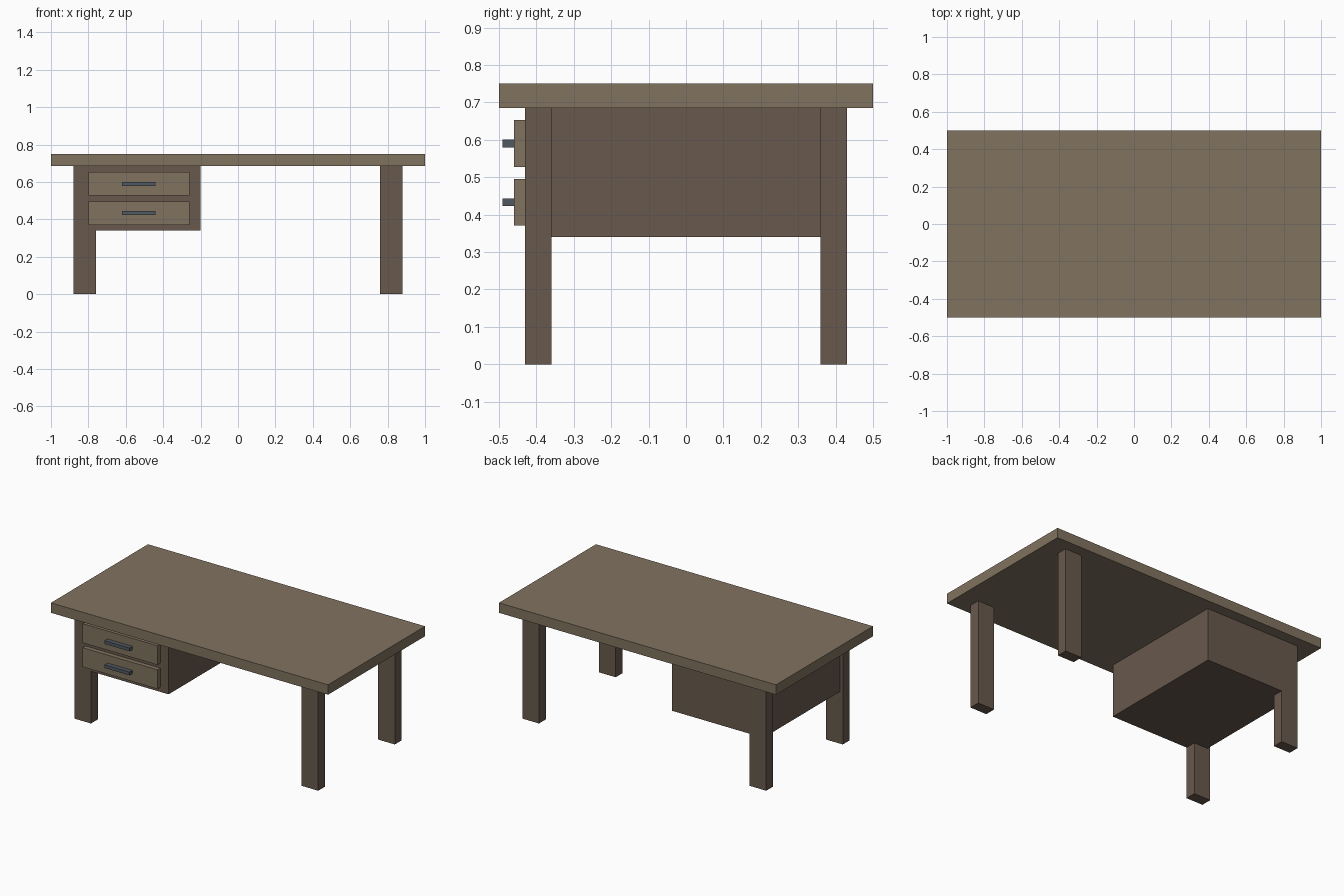
import bpy

if "Cube" in bpy.data.objects:
    bpy.data.objects.remove(bpy.data.objects["Cube"])


def material(name, color):
    m = bpy.data.materials.new(name)
    m.diffuse_color = (*color, 1.0)
    m.use_nodes = True
    m.node_tree.nodes["Principled BSDF"].inputs["Base Color"].default_value = m.diffuse_color
    return m


light_wood = material("light_wood", (0.22, 0.17, 0.115))
dark_wood = material("dark_wood", (0.14, 0.10, 0.075))
metal = material("dark_metal", (0.08, 0.10, 0.12))


def box(name, x, y, z, mat):
    """Box from (min, max) ranges on each axis."""
    ranges = (x, y, z)
    bpy.ops.mesh.primitive_cube_add(size=1, location=[(a + b) / 2 for a, b in ranges])
    ob = bpy.context.object
    ob.name = name
    ob.scale = [b - a for a, b in ranges]
    bpy.ops.object.transform_apply(location=False, rotation=False, scale=True)
    ob.data.materials.append(mat)
    return ob


TOP_Z = 0.685

# Desktop slab
box("desktop", (-1, 1), (-0.5, 0.5), (TOP_Z, 0.75), light_wood)

# Four legs
for sx, side in ((-1, "left"), (1, "right")):
    for sy, end in ((-1, "front"), (1, "back")):
        box(f"{end}_{side}_leg", sorted((sx * 0.76, sx * 0.88)),
            sorted((sy * 0.36, sy * 0.43)), (0, TOP_Z), dark_wood)

# Drawer cabinet, slightly inset from the outer leg faces
box("drawer_cabinet", (-0.86, -0.2), (-0.43, 0.43), (0.34, TOP_Z), dark_wood)

# Drawer fronts with bar handles
for name, z in (("upper", 0.59), ("lower", 0.433)):
    box(f"{name}_drawer_front", (-0.8, -0.26), (-0.46, -0.43),
        (z - 0.0625, z + 0.0625), light_wood)
    box(f"{name}_drawer_handle", (-0.62, -0.44), (-0.49, -0.46),
        (z - 0.0105, z + 0.0105), metal)
